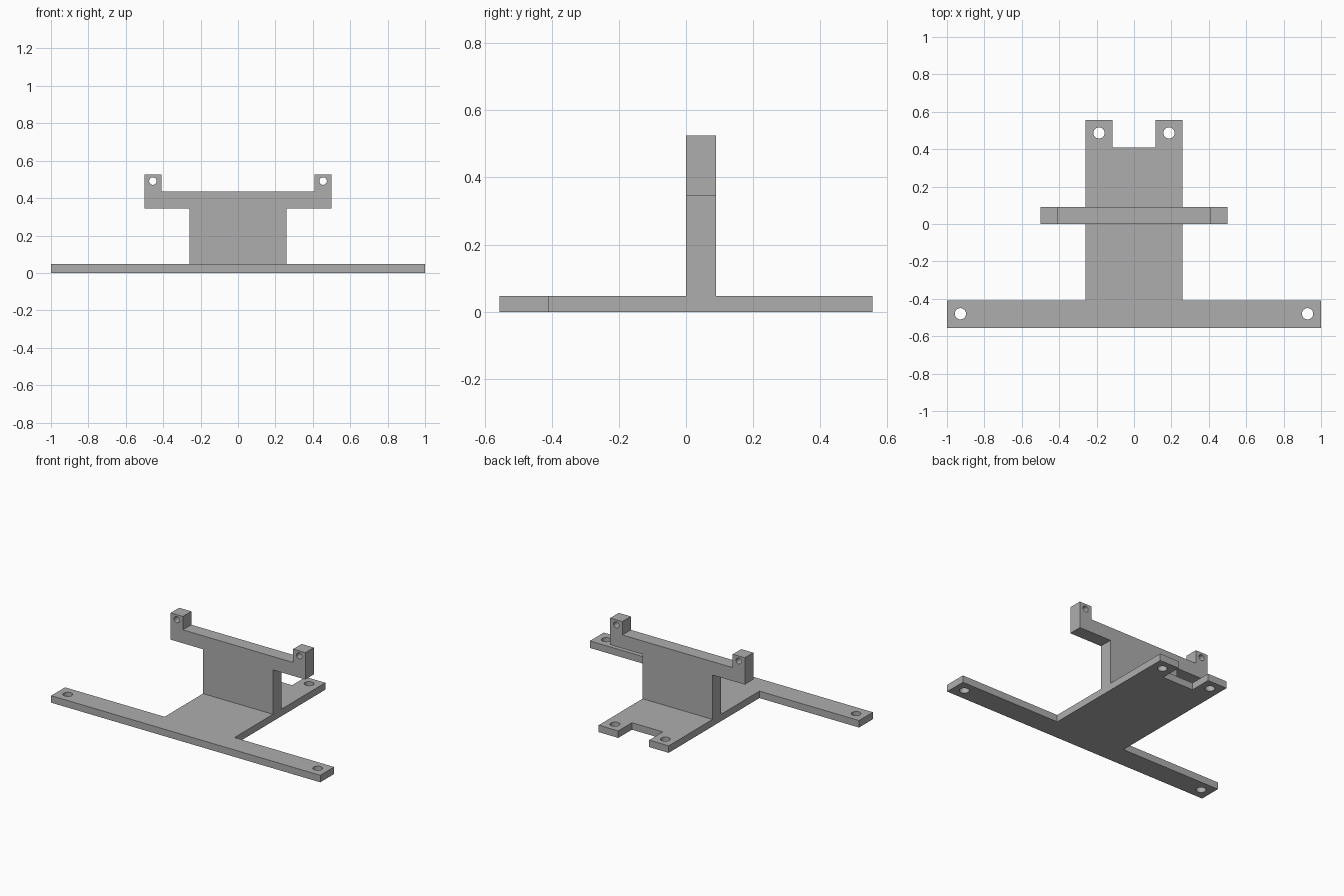
import bpy
import bmesh
from math import cos, sin, tau, radians
from mathutils import Matrix, Vector

cube = bpy.data.objects.get("Cube")
if cube:
    bpy.data.objects.remove(cube, do_unlink=True)

# One plain grey for the whole bracket
grey = bpy.data.materials.new("plain_grey")
grey.use_nodes = True
colour = (0.42, 0.42, 0.42, 1)
grey.diffuse_color = colour
grey.node_tree.nodes["Principled BSDF"].inputs["Base Color"].default_value = colour


def mirrored(half):
    """Close a right-hand half outline with its mirror image."""
    return half + [(-x, y) for x, y in reversed(half)]


def circle(x, y, r, sides=32):
    return [(x + r * cos(tau * i / sides), y + r * sin(tau * i / sides))
            for i in range(sides)]


def drilled_plate(name, half, hole_spots, radius, thickness, matrix):
    """Extrude a mirrored outline with mirrored pairs of round holes."""
    loops = [mirrored(half)]
    loops += [circle(s * x, y, radius) for x, y in hole_spots for s in (1, -1)]
    bm = bmesh.new()
    for loop in loops:
        verts = [bm.verts.new((x, y, 0)) for x, y in loop]
        for i, v in enumerate(verts):
            bm.edges.new((verts[i - 1], v))
    bmesh.ops.triangle_fill(bm, edges=bm.edges[:], use_beauty=True, normal=(0, 0, 1))
    result = bmesh.ops.extrude_face_region(bm, geom=bm.faces[:], use_keep_orig=True)
    top = [g for g in result["geom"] if isinstance(g, bmesh.types.BMVert)]
    bmesh.ops.translate(bm, verts=top, vec=Vector((0, 0, thickness)))
    bmesh.ops.transform(bm, matrix=matrix, verts=bm.verts[:])
    bmesh.ops.recalc_face_normals(bm, faces=bm.faces[:])
    mesh = bpy.data.meshes.new(name)
    bm.to_mesh(mesh)
    bm.free()
    mesh.materials.append(grey)
    obj = bpy.data.objects.new(name, mesh)
    bpy.context.collection.objects.link(obj)
    bpy.ops.object.select_all(action="DESELECT")
    obj.select_set(True)
    bpy.context.view_layer.objects.active = obj
    bpy.ops.object.shade_smooth_by_angle(angle=radians(30))
    return obj


base_height = 0.047

# Flat base: long front bar, centre plate and two notched rear tabs
base_half = [(1, -0.555), (1, -0.408), (0.26, -0.408),
             (0.26, 0.555), (0.115, 0.555), (0.115, 0.41)]
drilled_plate("base_plate", base_half, [(0.928, -0.48), (0.187, 0.487)],
              0.03, base_height, Matrix.Identity(4))

# Upright wall: narrow web, wide crossbar and two drilled ears
wall_half = [(0.26, base_height), (0.26, 0.345), (0.5, 0.345),
             (0.5, 0.525), (0.41, 0.525), (0.41, 0.435)]
upright = Matrix.Translation((0, 0.09, 0)) @ Matrix.Rotation(radians(90), 4, "X")
drilled_plate("upright_wall", wall_half, [(0.455, 0.491)], 0.02, 0.09, upright)
